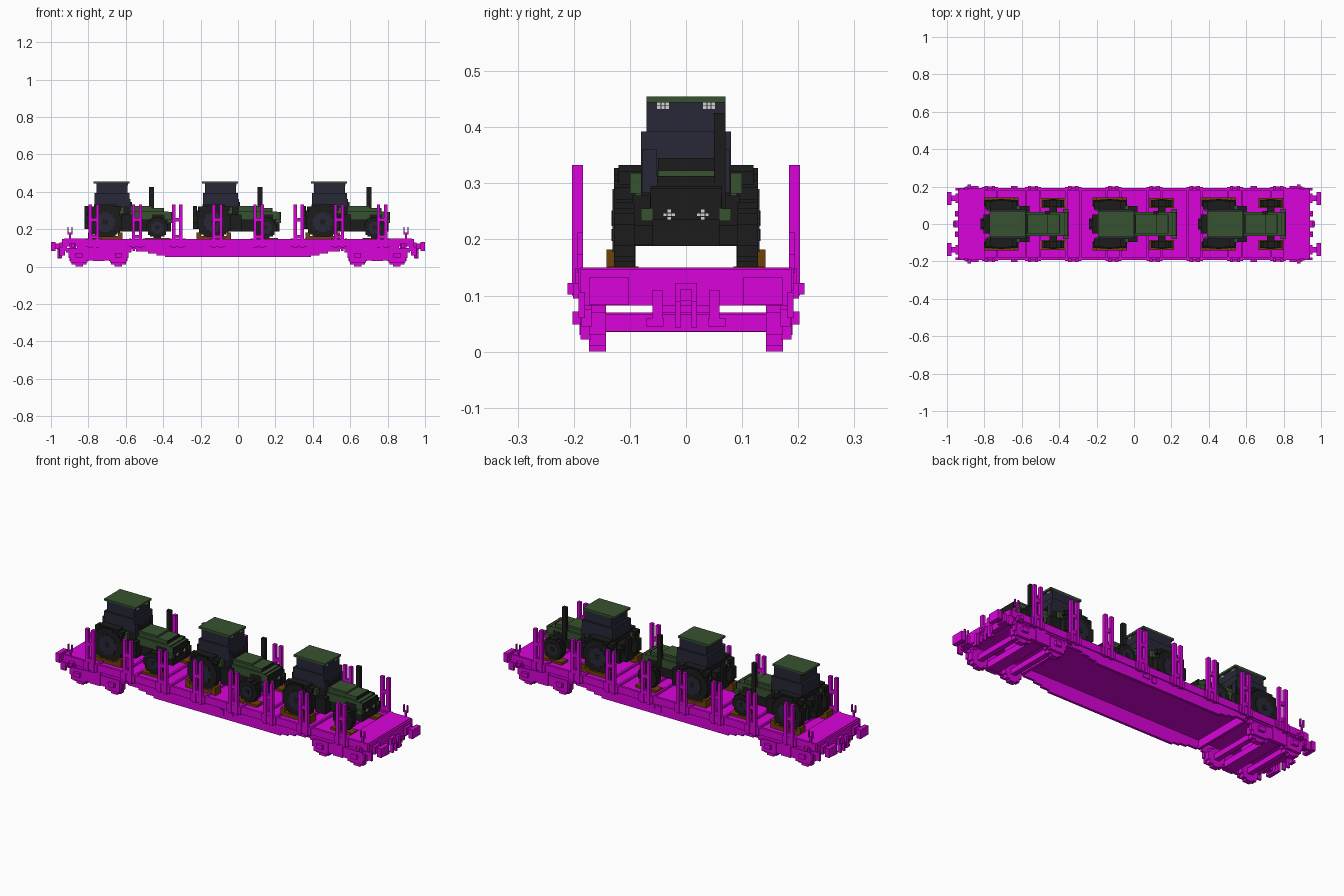
import bpy, bmesh, math

if "Cube" in bpy.data.objects:
    bpy.data.objects.remove(bpy.data.objects["Cube"])


def material(name, rgb):
    m = bpy.data.materials.new(name)
    m.use_nodes = True
    m.diffuse_color = (*rgb, 1)
    bsdf = next(n for n in m.node_tree.nodes if n.type == 'BSDF_PRINCIPLED')
    bsdf.inputs["Base Color"].default_value = (*rgb, 1)
    return m


MAGENTA = material("magenta", (0.70, 0.001, 0.70))
DARK = material("dark grey", (0.0115, 0.0115, 0.0115))
GLASS = material("blue grey", (0.021, 0.021, 0.039))
GREEN = material("green", (0.039, 0.084, 0.03))
BROWN = material("brown", (0.156, 0.053, 0.003))
WHITE = material("lamp white", (0.65, 0.65, 0.65))


def blocks(name, mat, boxes, at=0.0, mirror_x=False, mirror_y=False):
    """One object from boxes (x0, x1, y0, y1, z0, z1), optionally repeated by mirroring."""
    bm = bmesh.new()
    for sx in ((1, -1) if mirror_x else (1,)):
        for sy in ((1, -1) if mirror_y else (1,)):
            for x0, x1, y0, y1, z0, z1 in boxes:
                vs = bmesh.ops.create_cube(bm, size=1)["verts"]
                for v in vs:
                    v.co.x = sx * ((x0 + x1) / 2 + v.co.x * (x1 - x0))
                    v.co.y = sy * ((y0 + y1) / 2 + v.co.y * (y1 - y0))
                    v.co.z = (z0 + z1) / 2 + v.co.z * (z1 - z0)
    bmesh.ops.recalc_face_normals(bm, faces=bm.faces)
    me = bpy.data.meshes.new(name)
    bm.to_mesh(me)
    bm.free()
    me.materials.append(mat)
    ob = bpy.data.objects.new(name, me)
    ob.location.x = at
    bpy.context.collection.objects.link(ob)
    return ob


def stepped_disc(cx, cz, r, y0, y1, step=0.0105):
    """Boxes forming a blocky upright disc."""
    n = max(1, round(r / step))
    s = r / n
    out = []
    for i in range(n):
        h = math.sqrt(r * r - ((i + 0.5) * s) ** 2)
        h = max(s, round(h / s) * s)
        w = (i + 1) * s
        if out and abs(out[-1][5] - cz - h) < 1e-6:
            out.pop()
        out.append((cx - w, cx + w, y0, y1, cz - h, cz + h))
    return out


# ---- Wagon body ----
STAKES = (0.11, 0.325, 0.54, 0.77)
blocks("deck", MAGENTA, [(-0.93, 0.93, -0.188, 0.188, 0.127, 0.139)])
blocks("deck_crossbars", MAGENTA,
       [(x + d - 0.006, x + d + 0.006, -0.185, 0.185, 0.136, 0.149)
        for x in STAKES for d in (-0.037, 0.037)], mirror_x=True)
blocks("deck_side_rims", MAGENTA, [(-0.93, 0.93, 0.179, 0.192, 0.108, 0.148)], mirror_y=True)
blocks("deck_end_plates", MAGENTA, [(0.80, 0.93, -0.188, 0.188, 0.136, 0.15)], mirror_x=True)
# Fish-belly side sills, stepping down towards the middle
blocks("side_sills", MAGENTA,
       [(-w, w, 0.172, 0.186, z, 0.13) for w, z in
        ((0.86, 0.1), (0.57, 0.095), (0.545, 0.08), (0.48, 0.07), (0.435, 0.06), (0.39, 0.05))],
       mirror_y=True)
blocks("sill_fittings", MAGENTA, [(0.02, 0.045, 0.18, 0.191, 0.07, 0.10),
                                  (0.06, 0.10, 0.18, 0.191, 0.08, 0.115)], mirror_y=True)
blocks("underframe_bulkheads", MAGENTA, [(0.55, 0.565, -0.18, 0.18, 0.082, 0.13)], mirror_x=True)

# ---- Wagon ends ----
blocks("end_beams", MAGENTA, [(0.915, 0.94, -0.188, 0.188, 0.082, 0.147)], mirror_x=True)
blocks("buffers", MAGENTA, [(0.94, 0.98, 0.122, 0.152, 0.093, 0.122),
                            (0.94, 0.955, 0.112, 0.162, 0.086, 0.129),
                            (0.975, 1.0, 0.102, 0.172, 0.083, 0.132)],
       mirror_x=True, mirror_y=True)
blocks("couplers", MAGENTA, [(0.93, 0.957, -0.02, 0.02, 0.082, 0.122),
                             (0.955, 0.968, -0.01, 0.01, 0.091, 0.112),
                             (0.945, 0.965, 0.01, 0.02, 0.043, 0.09),
                             (0.945, 0.965, -0.02, -0.01, 0.043, 0.09)], mirror_x=True)
blocks("brake_hoses", MAGENTA, [(0.94, 0.957, 0.042, 0.06, 0.045, 0.11),
                                (0.94, 0.957, 0.04, 0.07, 0.045, 0.06)],
       mirror_x=True, mirror_y=True)
blocks("end_handrails", MAGENTA, [(0.893, 0.903, 0.184, 0.194, 0.14, 0.18),
                                  (0.885, 0.911, 0.184, 0.194, 0.172, 0.181),
                                  (0.885, 0.891, 0.184, 0.194, 0.18, 0.212),
                                  (0.905, 0.911, 0.184, 0.194, 0.18, 0.212)],
       mirror_x=True, mirror_y=True)
blocks("corner_steps", MAGENTA, [(0.865, 0.9, 0.185, 0.201, 0.095, 0.122),
                                 (0.872, 0.89, 0.2, 0.211, 0.102, 0.122),
                                 (0.925, 0.955, 0.18, 0.192, 0.06, 0.105)],
       mirror_x=True, mirror_y=True)

# ---- Bogies ----
for bx, side in ((-0.745, "rear"), (0.745, "front")):
    wheels, axles = [], []
    for wx in (-0.105, 0.105):
        wheels += stepped_disc(wx, 0.05, 0.05, 0.143, 0.173)
        axles.append((wx - 0.014, wx + 0.014, -0.145, 0.145, 0.036, 0.066))
    blocks(side + "_bogie_wheels", MAGENTA, wheels, bx, mirror_y=True)
    blocks(side + "_bogie_axles", MAGENTA, axles, bx)
    blocks(side + "_bogie_frame", MAGENTA,
           [(-0.175, 0.175, 0.168, 0.182, 0.075, 0.1), (-0.16, 0.16, 0.168, 0.186, 0.045, 0.08),
            (-0.065, 0.065, 0.168, 0.186, 0.033, 0.09), (-0.03, 0.03, 0.168, 0.19, 0.03, 0.11)]
           + [(w - 0.045, w + 0.045, 0.17, 0.188, 0.022, 0.09) for w in (-0.105, 0.105)]
           + [(w - 0.018, w + 0.018, 0.18, 0.202, 0.048, 0.072) for w in (-0.105, 0.105)],
           bx, mirror_y=True)
    blocks(side + "_bogie_crossbeam", MAGENTA, [(-0.035, 0.035, -0.17, 0.17, 0.035, 0.07)], bx)
    blocks(side + "_bogie_pivot", MAGENTA, [(-0.03, 0.03, -0.05, 0.05, 0.06, 0.13)], bx)

# ---- Side stakes: paired posts with a base and ties ----
for i, x in enumerate(STAKES):
    blocks(f"stakes_{i + 1}", MAGENTA,
           [(x + s - 0.009, x + s + 0.009, 0.184, 0.203, 0.1, 0.333) for s in (-0.019, 0.019)]
           + [(x - 0.043, x + 0.043, 0.182, 0.198, 0.105, 0.148)]
           + [(x - 0.012, x + 0.012, 0.187, 0.2, z, z + 0.02) for z in (0.15, 0.24)],
           mirror_x=True, mirror_y=True)


def lamp(x, y, z, cells):
    """Small square lenses laid out on a grid around a centre."""
    return [(x, x + 0.003, y + i * 0.0075 - 0.003, y + i * 0.0075 + 0.003,
             z + j * 0.0065 - 0.0026, z + j * 0.0065 + 0.0026) for i, j in cells]


# ---- Tractors ----
def tractor(n, ox):
    def part(name, mat, boxes, mirror=True):
        return blocks(f"tractor_{n}_{name}", mat, boxes, ox, mirror_y=mirror)

    FX = 0.278  # front axle
    part("rear_tyres", DARK, stepped_disc(0, 0.238, 0.089, 0.09, 0.128))
    part("rear_wheel_discs", GLASS, stepped_disc(0, 0.238, 0.052, 0.125, 0.131))
    part("rear_hubs", DARK, stepped_disc(0, 0.238, 0.014, 0.128, 0.133))
    part("front_tyres", DARK, stepped_disc(FX, 0.208, 0.058, 0.092, 0.128))
    part("front_wheel_discs", GLASS, stepped_disc(FX, 0.208, 0.03, 0.125, 0.131))
    part("front_hubs", DARK, stepped_disc(FX, 0.208, 0.011, 0.128, 0.133))
    part("axles", DARK, [(-0.025, 0.025, -0.1, 0.1, 0.21, 0.26),
                         (FX - 0.02, FX + 0.02, -0.1, 0.1, 0.19, 0.225)], False)
    part("chassis", DARK, [(-0.075, 0.34, -0.045, 0.045, 0.188, 0.26),
                           (-0.06, 0.13, -0.08, 0.08, 0.24, 0.325),
                           (0.3, 0.352, -0.06, 0.06, 0.188, 0.235)], False)
    part("hitch", DARK, [(-0.11, -0.06, -0.03, 0.03, 0.2, 0.235),
                         (-0.095, -0.06, -0.05, 0.05, 0.27, 0.3),
                         (-0.11, -0.09, -0.018, 0.018, 0.2, 0.325)], False)
    part("rear_fenders", DARK, [(-0.06, 0.06, 0.078, 0.12, 0.318, 0.333),
                                (-0.085, -0.055, 0.078, 0.12, 0.298, 0.322),
                                (0.055, 0.085, 0.078, 0.12, 0.298, 0.322)])
    part("fender_skirts", GREEN, [(0.06, 0.1, 0.08, 0.1, 0.282, 0.318),
                                  (-0.075, 0.07, 0.07, 0.09, 0.26, 0.318)])
    part("cab_steps", DARK, [(0.09, 0.15, 0.05, 0.095, 0.188, 0.278)])
    # Cab
    part("cab_lower", GLASS, [(-0.058, 0.13, -0.08, 0.08, 0.32, 0.392)], False)
    part("door_panels", GLASS, [(0.09, 0.135, 0.052, 0.078, 0.283, 0.36)])
    part("cab_upper", GLASS, [(-0.046, 0.12, -0.07, 0.07, 0.39, 0.446)], False)
    part("roof", GREEN, [(-0.063, 0.13, -0.07, 0.07, 0.444, 0.455)], False)
    part("dashboard", DARK, [(0.125, 0.142, -0.05, 0.05, 0.322, 0.345)], False)
    # Hood
    part("hood", GREEN, [(0.12, 0.335, -0.063, 0.063, 0.25, 0.295),
                         (0.12, 0.31, -0.052, 0.052, 0.29, 0.313),
                         (0.12, 0.25, -0.05, 0.05, 0.31, 0.323)], False)
    part("hood_nose", GREEN, [(0.33, 0.352, -0.063, 0.063, 0.235, 0.291)], False)
    part("grille", DARK, [(0.352, 0.359, -0.063, 0.063, 0.235, 0.291),
                          (0.335, 0.339, -0.063, 0.063, 0.29, 0.295),
                          (0.31, 0.314, -0.052, 0.052, 0.295, 0.313),
                          (0.25, 0.318, -0.064, 0.064, 0.252, 0.277)], False)
    part("nose_corners", GREEN, [(0.33, 0.36, 0.06, 0.08, 0.233, 0.255)])
    part("exhaust", DARK, [(0.235, 0.26, 0.05, 0.07, 0.25, 0.425)], False)
    part("headlamps", WHITE, lamp(0.358, 0.03, 0.244, [(i, j) for i in (-1, 0, 1)
                                                       for j in (-1, 0, 1) if i == 0 or j == 0]))
    part("roof_lamps", WHITE, lamp(0.119, 0.041, 0.4415, [(i, j) for i in (-1, 0, 1)
                                                          for j in (-1, 0)]))
    # Timber wheel chocks: tall beside the rear wheels, flat under the front ones
    part("wheel_chocks", BROWN,
         [(s * 0.066 - 0.024, s * 0.066 + 0.024, 0.096, 0.142, 0.138, 0.163) for s in (-1, 1)]
         + [(s * 0.08 - 0.012, s * 0.08 + 0.012, 0.096, 0.142, 0.138, 0.182) for s in (-1, 1)]
         + [(-0.085, 0.085, 0.131, 0.142, 0.138, 0.16),
            (FX - 0.065, FX + 0.065, 0.085, 0.138, 0.138, 0.152)])


for n, ox in enumerate((-0.71, -0.13, 0.453), 1):
    tractor(n, ox)
